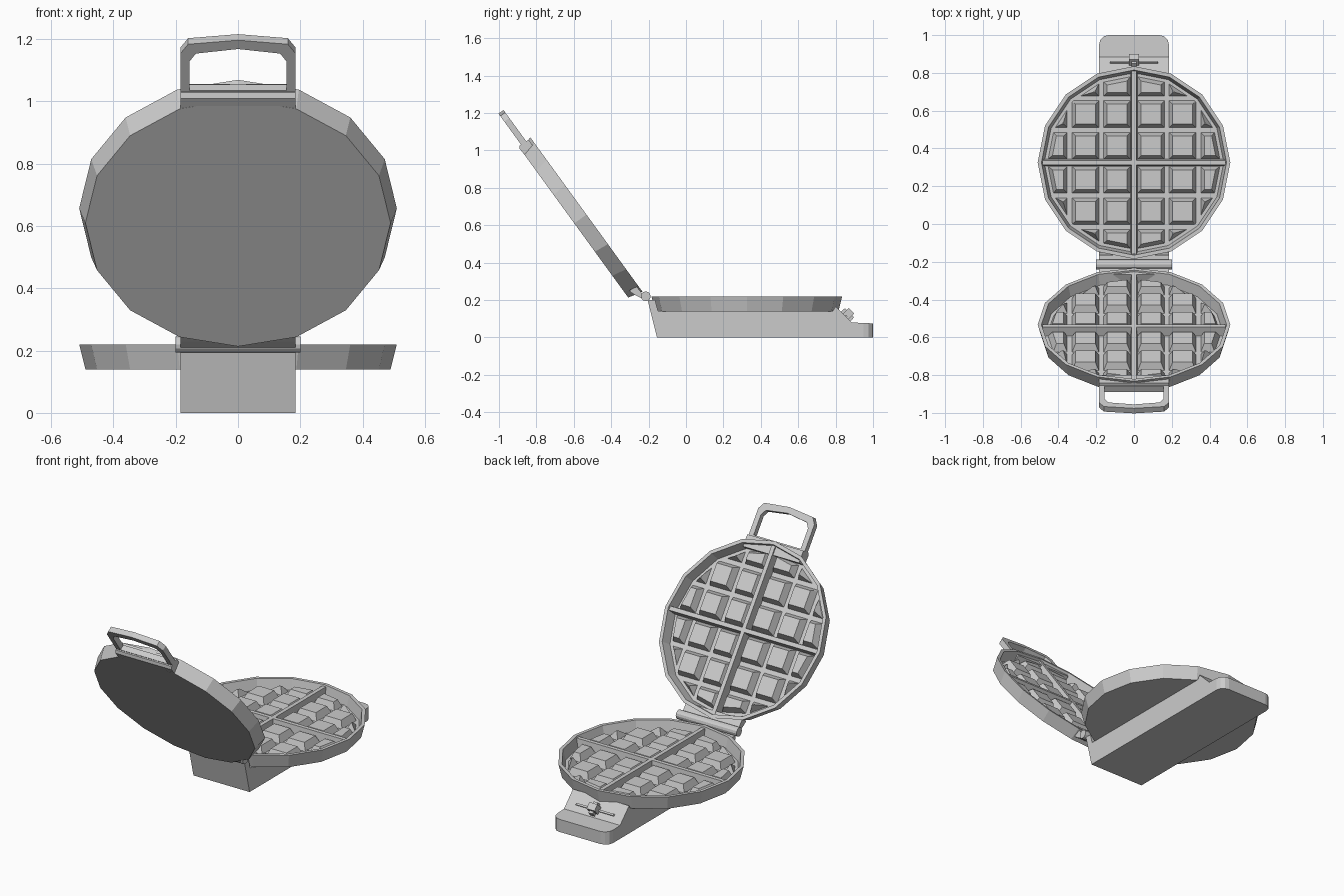
import bpy, bmesh
from math import cos, sin, pi, radians
from mathutils import Matrix, Vector

if "Cube" in bpy.data.objects:
    bpy.data.objects.remove(bpy.data.objects["Cube"])

N = 16                                   # sides of the round plates
HINGE = Vector((0, -0.215, 0.22))
PAN = Matrix.Translation((0, 0.325, 0.22))
OPEN = Matrix.Translation(HINGE) @ Matrix.Rotation(radians(126), 4, 'X') @ Matrix.Translation(-HINGE)
LID = OPEN @ PAN @ Matrix.Diagonal((1, 1, -1, 1))
IDENT = Matrix.Identity(4)


def finish(name, bm, mat=IDENT):
    bm.transform(mat)
    bmesh.ops.recalc_face_normals(bm, faces=bm.faces)
    me = bpy.data.meshes.new(name)
    bm.to_mesh(me)
    bm.free()
    ob = bpy.data.objects.new(name, me)
    bpy.context.collection.objects.link(ob)
    return ob


def frustum(bm, c, base, top, z0, z1):
    """Tapered block; base and top are half sizes."""
    rings = [[bm.verts.new((c[0] + sx * h[0], c[1] + sy * h[1], z))
              for sx, sy in ((-1, -1), (1, -1), (1, 1), (-1, 1))]
             for h, z in ((base, z0), (top, z1))]
    bm.faces.new(rings[0])
    bm.faces.new(rings[1])
    for i in range(4):
        j = (i + 1) % 4
        bm.faces.new((rings[0][i], rings[0][j], rings[1][j], rings[1][i]))


def extrude_x(name, profile, half, mat=IDENT, bevel=None):
    """Extrude a (y, z) profile across x."""
    bm = bmesh.new()
    a, b = [[bm.verts.new((s * half, y, z)) for y, z in profile] for s in (-1, 1)]
    bm.faces.new(a)
    bm.faces.new(b)
    for i in range(len(a)):
        j = (i + 1) % len(a)
        bm.faces.new((a[i], a[j], b[j], b[i]))
    if bevel:
        edges = [e for e in bm.edges if all(v.co.y > 0.999 for v in e.verts)
                 and abs(e.verts[0].co.z - e.verts[1].co.z) > 0.01]
        bmesh.ops.bevel(bm, geom=edges, offset=bevel, segments=3, profile=0.5, affect='EDGES')
    return finish(name, bm, mat)


def pan(name, mat):
    prof = [(0.49, -0.08), (0.51, 0), (0.49, 0), (0.475, -0.062)]
    bm = bmesh.new()
    rings = [[bm.verts.new((r * cos(2 * pi * k / N), r * sin(2 * pi * k / N), z))
              for k in range(N)] for r, z in prof]
    for a, b in zip(rings, rings[1:]):
        for k in range(N):
            j = (k + 1) % N
            bm.faces.new((a[k], a[j], b[j], b[k]))
    bm.faces.new(rings[0])
    bm.faces.new(rings[-1])
    finish(name, bm, mat)


def teeth(name, mat):
    pos = (0.09, 0.257, 0.424)
    out = bmesh.new()
    for x in [s * p for s in (-1, 1) for p in pos]:
        for y in [s * p for s in (-1, 1) for p in pos]:
            if abs(x) + abs(y) > 0.8:
                continue
            bm = bmesh.new()
            frustum(bm, (x, y), (0.071, 0.071), (0.052, 0.052), -0.063, -0.02)
            # trim against the sloping round wall
            for k in range(N):
                a = 2 * pi * (k + 0.5) / N
                d = Vector((cos(a), sin(a), 0))
                cut = bmesh.ops.bisect_plane(
                    bm, geom=bm.verts[:] + bm.edges[:] + bm.faces[:],
                    plane_co=d * 0.45 + Vector((0, 0, -0.063)),
                    plane_no=d + Vector((0, 0, 0.45)), clear_outer=True)
                edges = [e for e in cut['geom_cut'] if isinstance(e, bmesh.types.BMEdge)]
                if edges:
                    bmesh.ops.holes_fill(bm, edges=edges, sides=0)
            bmesh.ops.recalc_face_normals(bm, faces=bm.faces)
            tmp = bpy.data.meshes.new("tmp")
            bm.to_mesh(tmp)
            bm.free()
            out.from_mesh(tmp)
            bpy.data.meshes.remove(tmp)
    finish(name, out, mat)


def cross(name, mat):
    bm = bmesh.new()
    frustum(bm, (0, 0), (0.019, 0.475), (0.012, 0.485), -0.063, -0.008)
    frustum(bm, (0, 0), (0.475, 0.019), (0.485, 0.012), -0.063, -0.008)
    finish(name, bm, mat)


# Lower and upper plates
for side, m in (("lower", PAN), ("upper", LID)):
    pan(side + "_plate", m)
    teeth(side + "_grid_teeth", m)
    cross(side + "_divider_cross", m)

# Base with sloped control panel and rounded front corners
extrude_x("base", [(-0.155, 0), (1, 0), (1, 0.075), (0.885, 0.08), (0.80, 0.165),
                   (0.785, 0.142), (-0.15, 0.142), (-0.165, 0.2), (-0.205, 0.2)],
          0.185, bevel=0.05)

# Hinge barrel and lid tab
extrude_x("hinge_barrel", [(HINGE.y + 0.026 * cos(k * pi / 6), HINGE.z + 0.026 * sin(k * pi / 6))
                           for k in range(12)], 0.2)
extrude_x("hinge_tab", [(-0.22, 0.225), (-0.14, 0.23), (-0.14, 0.275), (-0.17, 0.265), (-0.22, 0.24)],
          0.185, OPEN)

# Lid handle: mounting block and open loop
extrude_x("handle_mount", [(0.76, 0.235), (0.83, 0.235), (0.835, 0.29), (0.82, 0.302), (0.76, 0.298)],
          0.185, OPEN)
half_out = [(0.185, 0.80), (0.185, 0.985), (0.16, 1.022), (0, 1.038)]
half_in = [(0.155, 0.838), (0.155, 0.955), (0.135, 0.985), (0, 1.003)]
bm = bmesh.new()
loops = []
for half in (half_out, half_in):
    pts = half + [(-x, y) for x, y in half[-2::-1]]
    loops.append([[bm.verts.new((x, y, z)) for x, y in pts] for z in (0.25, 0.283)])
(o0, o1), (i0, i1) = loops
for a, b in ((o0, i0), (o1, i1), (o0, o1), (i0, i1)):
    for k in range(len(a)):
        j = (k + 1) % len(a)
        bm.faces.new((a[k], a[j], b[j], b[k]))
finish("handle_loop", bm, OPEN)

# Control slider on the slope (local z points out of the panel)
PANEL = Matrix.Translation((0, 0.85, 0.115)) @ Matrix.Rotation(radians(-45), 4, 'X')
for name, size, z in (("slider_track", (0.13, 0.006), 0.008),
                      ("slider_knob", (0.028, 0.022), 0.045),
                      ("slider_pointer", (0.014, 0.038), 0.03)):
    bm = bmesh.new()
    frustum(bm, (0, 0.005), size, (size[0] * 0.95, size[1] * 0.9), -0.01, z)
    finish(name, bm, PANEL)
